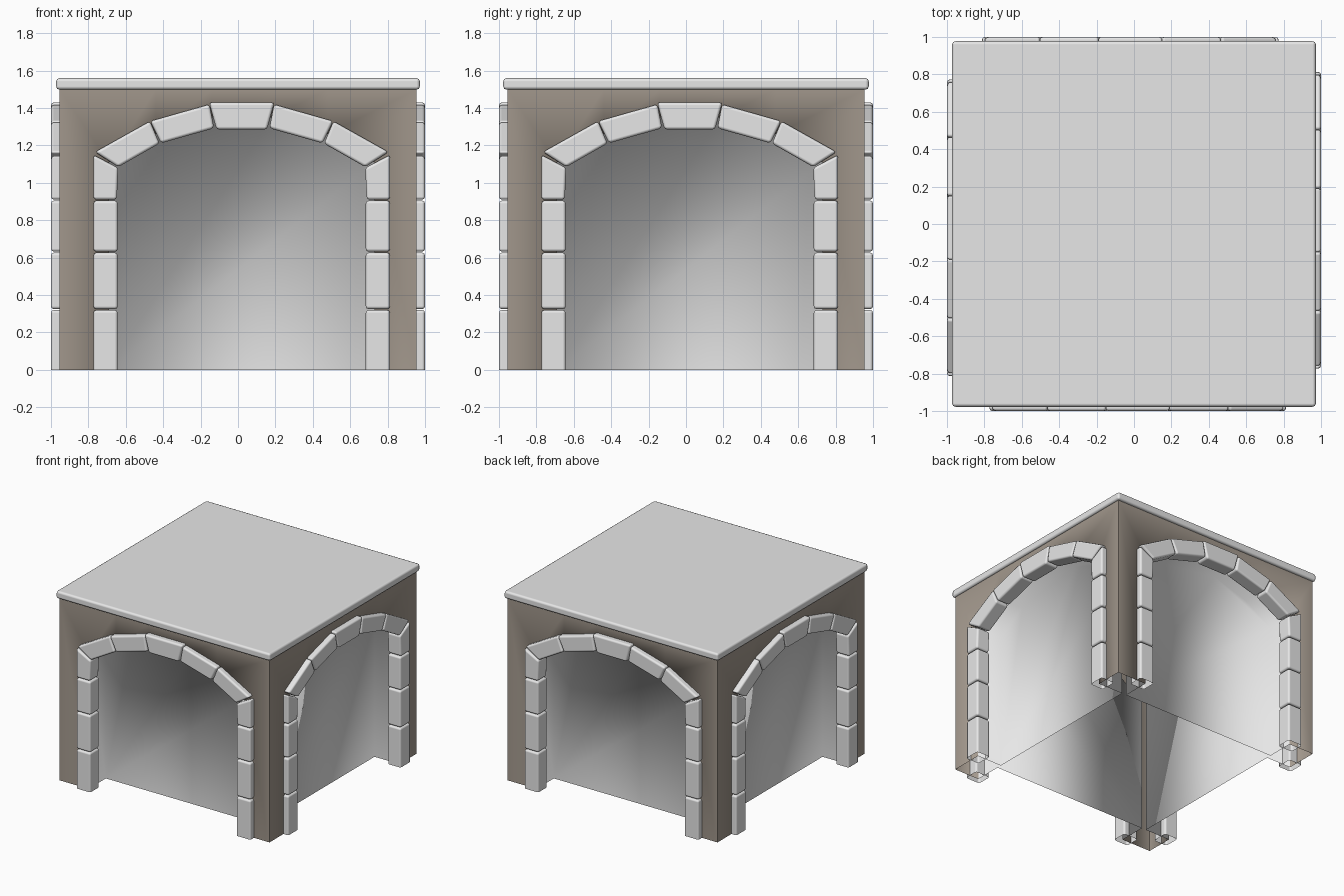
import bpy, bmesh, math
from mathutils import Matrix

if "Cube" in bpy.data.objects:
    bpy.data.objects.remove(bpy.data.objects["Cube"])


def material(name, rgb):
    m = bpy.data.materials.new(name)
    m.diffuse_color = (*rgb, 1)
    m.use_nodes = True
    m.node_tree.nodes["Principled BSDF"].inputs["Base Color"].default_value = m.diffuse_color
    return m


GREY = material("grey_stone", (0.8, 0.8, 0.8))
BROWN = material("brown_wall", (0.37, 0.32, 0.27))
CX = 0.02  # every arch sits slightly off the middle of its side


def finish(bm, name, mats, turn=0):
    bm.normal_update()
    me = bpy.data.meshes.new(name)
    bm.to_mesh(me)
    bm.free()
    for m in mats:
        me.materials.append(m)
    ob = bpy.data.objects.new(name, me)
    bpy.context.collection.objects.link(ob)
    ob.matrix_world = Matrix.Rotation(turn * math.pi / 2, 4, 'Z')
    return ob


def mirrored(pts):
    return pts + [(-x, z) for x, z in reversed(pts)]


# wall with arched recess: outer frame, opening edge, back panel
def wall(name, turn):
    arch = [(x + CX, z) for x, z in mirrored(
        [(-0.71, 0), (-0.71, 1.11), (-0.46, 1.26), (-0.16, 1.35)])]
    W, H = 0.955, 1.5
    outer = [(-W, 0), (-W, H)] + [(x, H) for x, z in arch[2:-2]] + [(W, H), (W, 0)]
    bm = bmesh.new()
    P, O, B = ([bm.verts.new((x, y, z)) for x, z in pts]
               for pts, y in ((arch, -W), (outer, -W), (arch, -0.73)))
    for i in range(len(P) - 1):
        bm.faces.new((P[i], P[i + 1], O[i + 1], O[i])).material_index = 1
        bm.faces.new((P[i + 1], P[i], B[i], B[i + 1]))
    bm.faces.new(B[::-1])
    for f in bm.faces:
        f.smooth = True
    finish(bm, name, [GREY, BROWN], turn)


# ring of bevelled stones around the arch
STONES = [
    [(-0.793, 0), (-0.663, 0), (-0.663, 0.32), (-0.793, 0.32)],
    [(-0.793, 0.325), (-0.663, 0.325), (-0.663, 0.627), (-0.793, 0.627)],
    [(-0.793, 0.632), (-0.663, 0.632), (-0.663, 0.905), (-0.793, 0.905)],
    [(-0.793, 0.91), (-0.668, 0.91), (-0.66, 1.08), (-0.793, 1.15)],
    [(-0.785, 1.165), (-0.66, 1.085), (-0.44, 1.21), (-0.49, 1.33)],
    [(-0.49, 1.33), (-0.432, 1.212), (-0.148, 1.292), (-0.172, 1.42)],
]
KEYSTONE = [(-0.175, 1.43), (-0.135, 1.285), (0.135, 1.285), (0.175, 1.43)]


def arch_stones(name, turn):
    bm = bmesh.new()
    shapes = STONES + [[(-x, z) for x, z in s] for s in STONES] + [KEYSTONE]
    for s in shapes:
        front, back = ([bm.verts.new((x + CX, y, z)) for x, z in s] for y in (-1.0, -0.88))
        bm.faces.new(front)
        bm.faces.new(back[::-1])
        for i in range(4):
            j = (i + 1) % 4
            bm.faces.new((front[j], front[i], back[i], back[j]))
    bmesh.ops.recalc_face_normals(bm, faces=bm.faces[:])
    # the jambs are open at the ground
    ground = [f for f in bm.faces if all(v.co.z < 0.001 for v in f.verts)]
    bmesh.ops.delete(bm, geom=ground, context='FACES')
    smooth_bevel(finish(bm, name, [GREY], turn), 0.016)


def smooth_bevel(ob, width):
    mod = ob.modifiers.new("bevel", 'BEVEL')
    mod.width, mod.segments = width, 2
    mod.limit_method = 'ANGLE'
    mod.harden_normals = True
    for p in ob.data.polygons:
        p.use_smooth = True


for k, side in enumerate(("front", "right", "back", "left")):
    wall(side + "_wall", k)
    arch_stones(side + "_arch_stones", k)

# roof slab
bm = bmesh.new()
bmesh.ops.create_cube(bm, size=1, matrix=Matrix.Translation((0, 0, 1.529))
                      @ Matrix.Diagonal((1.945, 1.955, 0.062, 1)))
smooth_bevel(finish(bm, "roof_slab", [GREY]), 0.018)
